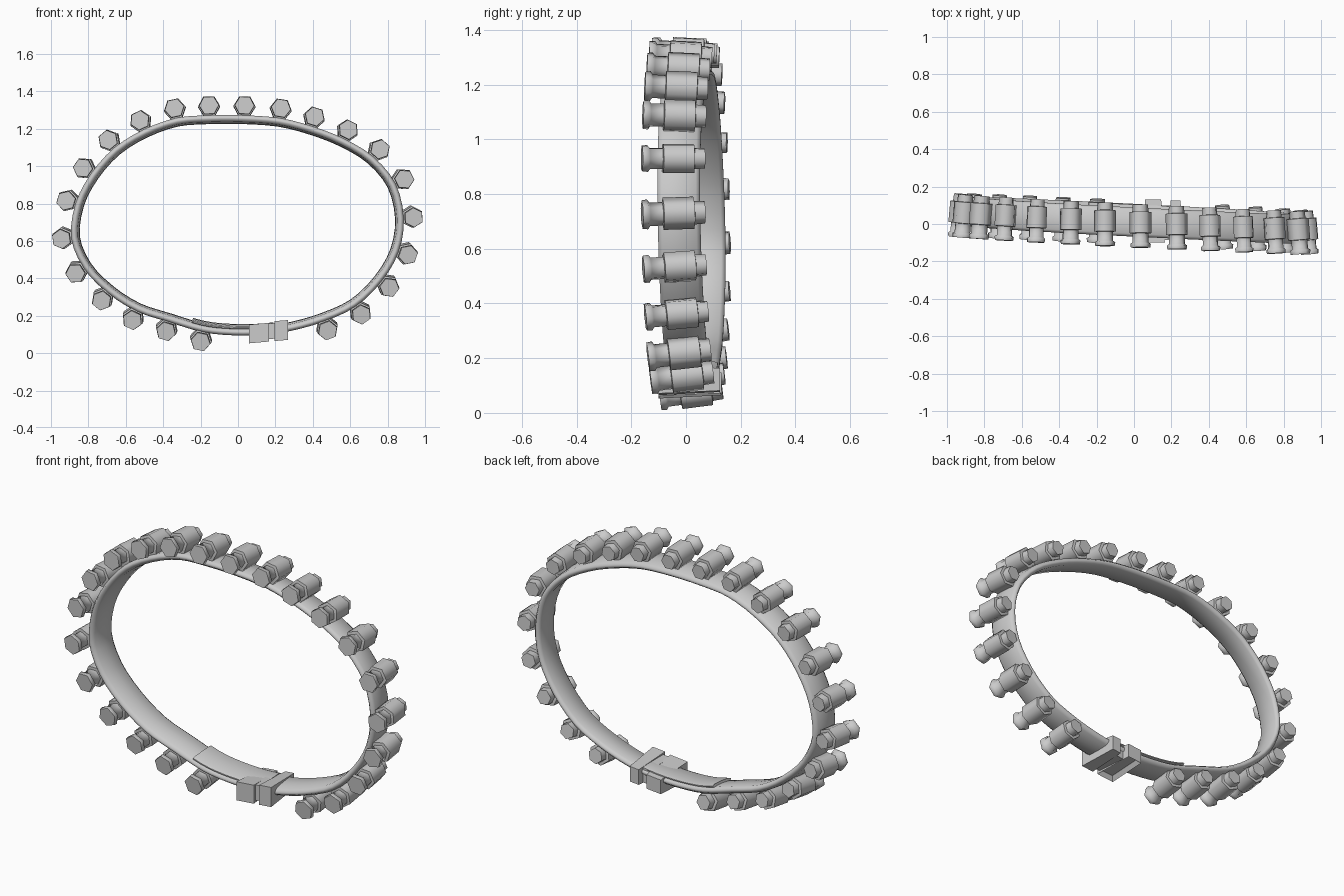
import bpy, bmesh, math
from mathutils import Vector

if "Cube" in bpy.data.objects:
    bpy.data.objects.remove(bpy.data.objects["Cube"])

grey = bpy.data.materials.new("plain grey")
grey.use_nodes = True
grey.diffuse_color = (0.6, 0.6, 0.6, 1)
grey.node_tree.nodes["Principled BSDF"].inputs["Base Color"].default_value = (0.6, 0.6, 0.6, 1)

# Path through the cartridge heads (x, z), clockwise from the top;
# the three points after index 11 are the empty stretch at the buckle
PATH = [(-.155, 1.325), (.035, 1.325), (.23, 1.31), (.41, 1.265), (.59, 1.195), (.76, 1.09),
        (.89, .93), (.94, .725), (.91, .525), (.81, .35), (.66, .205), (.48, .12),
        (.30, .068), (.14, .045), (-.03, .042),
        (-.20, .06), (-.385, .115), (-.565, .175), (-.73, .28), (-.87, .425),
        (-.945, .61), (-.92, .815), (-.83, .99), (-.695, 1.14), (-.525, 1.245), (-.34, 1.31)]
GAP = (12, 13, 14)
N = len(PATH)
FLARE = 0.09


def plane_y(x, z):
    """The loop leans slightly across the width."""
    return -0.048 * x - 0.015 * (z - 0.7)


def path_at(t):
    """Point and outward direction on the smooth closed path."""
    i, f = int(math.floor(t)), t - math.floor(t)
    a, b, c, d = (Vector((PATH[(i + k) % N][0], 0, PATH[(i + k) % N][1])) for k in (-1, 0, 1, 2))
    p = 0.5 * (2*b + (c - a)*f + (2*a - 5*b + 4*c - d)*f*f + (3*b - a - 3*c + d)*f**3)
    tan = 0.5 * ((c - a) + 2*(2*a - 5*b + 4*c - d)*f + 3*(3*b - a - 3*c + d)*f*f)
    tan.normalize()
    return p, Vector((-tan.z, 0, tan.x))


def finish(name, bm, angle=40):
    bmesh.ops.recalc_face_normals(bm, faces=bm.faces)
    me = bpy.data.meshes.new(name)
    bm.to_mesh(me)
    bm.free()
    me.materials.append(grey)
    ob = bpy.data.objects.new(name, me)
    bpy.context.collection.objects.link(ob)
    bpy.ops.object.select_all(action='DESELECT')
    ob.select_set(True)
    bpy.context.view_layer.objects.active = ob
    bpy.ops.object.shade_smooth_by_angle(angle=math.radians(angle))
    return ob


def bridge(bm, r0, r1):
    n = len(r0)
    for k in range(n):
        bm.faces.new((r0[k], r0[(k + 1) % n], r1[(k + 1) % n], r1[k]))


def strap(name, start, end, steps, section, inset, closed):
    """Sweep a (width, thickness) section along the path."""
    bm = bmesh.new()
    rings = []
    for s in range(steps if closed else steps + 1):
        p, out = path_at(start + (end - start) * s / steps)
        base = p - out * inset
        base.y = plane_y(p.x, p.z) + 0.02
        rings.append([bm.verts.new(base + Vector((0, w, 0)) + out * (h - FLARE * w))
                      for w, h in section])
    for a, b in zip(rings, rings[1:]):
        bridge(bm, a, b)
    if closed:
        bridge(bm, rings[-1], rings[0])
    else:
        bm.faces.new(rings[0])
        bm.faces.new(rings[-1])
    return finish(name, bm, 60)


# Belt with rounded rims, and the loose tail lying inside it
SECTION = [(-.078, -.006), (-.062, -.018), (0, -.021), (.062, -.018), (.078, -.006),
           (.078, .006), (.062, .018), (0, .021), (-.062, .018), (-.078, .006)]
strap("belt", 0, N, N * 3, SECTION, 0.077, True)
strap("belt_tail", 12.6, 15.4, 9, [(w * 0.95, h * 0.5) for w, h in SECTION], 0.100, False)


# Cartridges in their loops: (distance back from head, radius)
PROFILE = [(0, .052), (.02, .055), (.028, .043), (.075, .043), (.077, .059),
           (.19, .059), (.192, .043), (.23, .041)]


def cartridge(index):
    p, out = path_at(index)
    axis = (Vector((0, 1, 0.04)) - out * FLARE).normalized()
    side = axis.cross(out).normalized()
    up = side.cross(axis)
    head = Vector((p.x, plane_y(p.x, p.z) - 0.115, p.z))
    bm = bmesh.new()
    rings = []
    for d, r in PROFILE:
        rings.append([bm.verts.new(head + axis * d + side * (r * math.cos(k * math.pi / 3))
                                   + up * (r * math.sin(k * math.pi / 3))) for k in range(6)])
    for a, b in zip(rings, rings[1:]):
        bridge(bm, a, b)
    bm.faces.new(rings[0])
    bm.faces.new(rings[-1])
    finish("cartridge_%02d" % index, bm, 65)


for i in range(N):
    if i not in GAP:
        cartridge(i)


# Buckle: blocks wrapped around the belt, with bevelled edges
def buckle_block(name, x0, x1, y0, y1, z0, z1, taper, recess=False):
    bm = bmesh.new()
    bmesh.ops.create_cube(bm, size=1)
    for v in bm.verts:
        inward = taper if v.co.y > 0 else 0
        x = x0 if v.co.x < 0 else x1 - inward
        y = y0 if v.co.y < 0 else y1
        z = (z0 + inward * 0.6) if v.co.z < 0 else (z1 - inward * 0.6)
        v.co = (x, y, z + (x - 0.165) * 0.09)
    if recess:
        # open window in the underside
        bm.normal_update()
        face = min(bm.faces, key=lambda f: f.normal.z)
        bmesh.ops.inset_region(bm, faces=[face], thickness=0.024, depth=0)
        bmesh.ops.translate(bm, verts=face.verts, vec=(0, 0, 0.022))
    finish(name, bm, 30)


buckle_block("buckle_frame", .06, .165, -.10, .13, .062, .162, .02, True)
buckle_block("buckle_bridge", .15, .21, -.085, .09, .075, .158, 0)
buckle_block("buckle_keeper", .195, .268, -.10, .125, .062, .168, .02)
